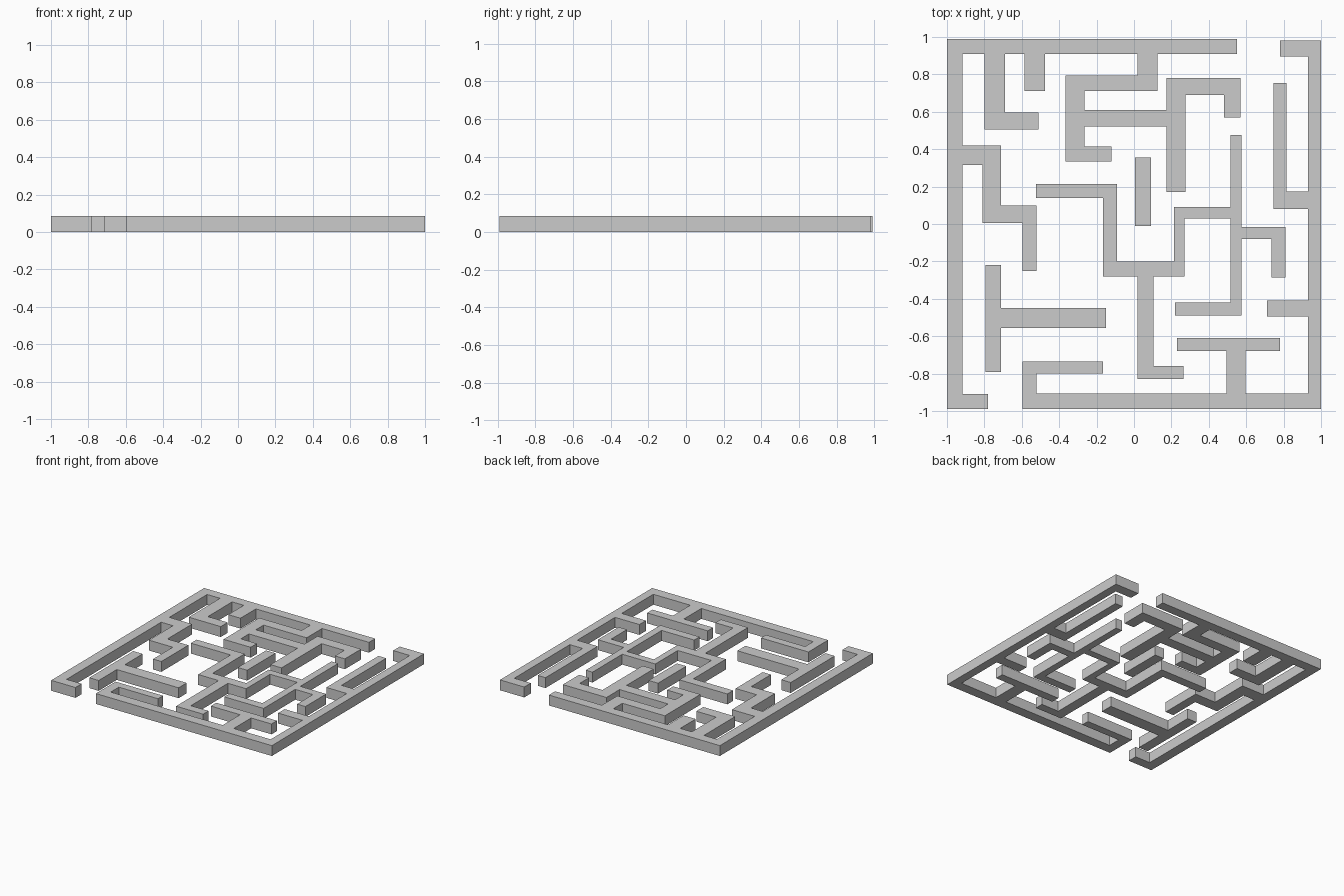
import bpy, bmesh

HEIGHT = 0.085


def wall(name, rects):
    """Merge rectangles (x0, x1, y0, y1) into one outline and extrude it into a solid wall."""
    xs = sorted({v for r in rects for v in r[:2]})
    ys = sorted({v for r in rects for v in r[2:]})
    bm = bmesh.new()
    for x0, x1 in zip(xs, xs[1:]):
        for y0, y1 in zip(ys, ys[1:]):
            cx, cy = (x0 + x1) / 2, (y0 + y1) / 2
            if any(a < cx < b and c < cy < d for a, b, c, d in rects):
                bm.faces.new([bm.verts.new((x, y, 0)) for x, y in
                              ((x0, y0), (x1, y0), (x1, y1), (x0, y1))])
    bmesh.ops.remove_doubles(bm, verts=bm.verts[:], dist=1e-5)
    bmesh.ops.dissolve_limit(bm, angle_limit=0.01, use_dissolve_boundaries=False,
                             verts=bm.verts[:], edges=bm.edges[:])
    ext = bmesh.ops.extrude_face_region(bm, geom=bm.faces[:])
    top = [g for g in ext["geom"] if isinstance(g, bmesh.types.BMVert)]
    bmesh.ops.translate(bm, verts=top, vec=(0, 0, HEIGHT))
    bmesh.ops.recalc_face_normals(bm, faces=bm.faces[:])
    mesh = bpy.data.meshes.new(name)
    bm.to_mesh(mesh)
    bm.free()
    bpy.context.scene.collection.objects.link(bpy.data.objects.new(name, mesh))


# Left and back border with everything attached to it
wall("left_back_wall", [
    (-1, -0.917, -0.99, 0.99), (-1, 0.55, 0.91, 0.99), (-1, -0.78, -0.99, -0.91),
    # short branches off the back
    (-0.80, -0.69, 0.505, 0.95), (-0.80, -0.51, 0.505, 0.595),
    (-0.585, -0.475, 0.71, 0.95),
    # winding branch
    (0.02, 0.125, 0.71, 0.95), (-0.365, 0.125, 0.71, 0.795),
    (-0.365, -0.265, 0.335, 0.795), (-0.365, -0.12, 0.335, 0.415),
    (-0.365, 0.275, 0.52, 0.61), (0.175, 0.275, 0.17, 0.78),
    (0.175, 0.57, 0.69, 0.78), (0.48, 0.57, 0.57, 0.78),
    # stepped branch off the left
    (-1, -0.71, 0.315, 0.42), (-0.81, -0.71, 0.005, 0.42),
    (-0.81, -0.52, 0.005, 0.10), (-0.595, -0.52, -0.25, 0.10),
])

# Right and front border with its branches
wall("right_front_wall", [
    (0.93, 1, -0.99, 0.98), (0.78, 1, 0.895, 0.98), (-0.595, 1, -0.99, -0.905),
    (-0.595, -0.52, -0.99, -0.735), (-0.595, -0.165, -0.80, -0.735),
    (0.495, 0.595, -0.95, -0.65), (0.23, 0.78, -0.68, -0.61),
    (0.71, 1, -0.495, -0.41),
    (0.745, 1, 0.08, 0.175), (0.745, 0.815, 0.08, 0.755),
])

# Connected wall through the middle
wall("centre_wall", [
    (-0.525, -0.09, 0.14, 0.215), (-0.165, -0.09, -0.28, 0.215),
    (-0.165, 0.27, -0.28, -0.20), (0.02, 0.105, -0.83, -0.20),
    (0.02, 0.265, -0.83, -0.76), (0.215, 0.27, -0.28, 0.09),
    (0.215, 0.575, 0.03, 0.09), (0.515, 0.575, -0.49, 0.475),
    (0.22, 0.575, -0.49, -0.42), (0.515, 0.81, -0.08, -0.015),
    (0.735, 0.81, -0.285, -0.015),
])

# Free-standing walls
wall("side_tee_wall", [(-0.795, -0.71, -0.79, -0.22), (-0.795, -0.15, -0.555, -0.45)])
wall("short_wall", [(0.005, 0.09, -0.01, 0.355)])
